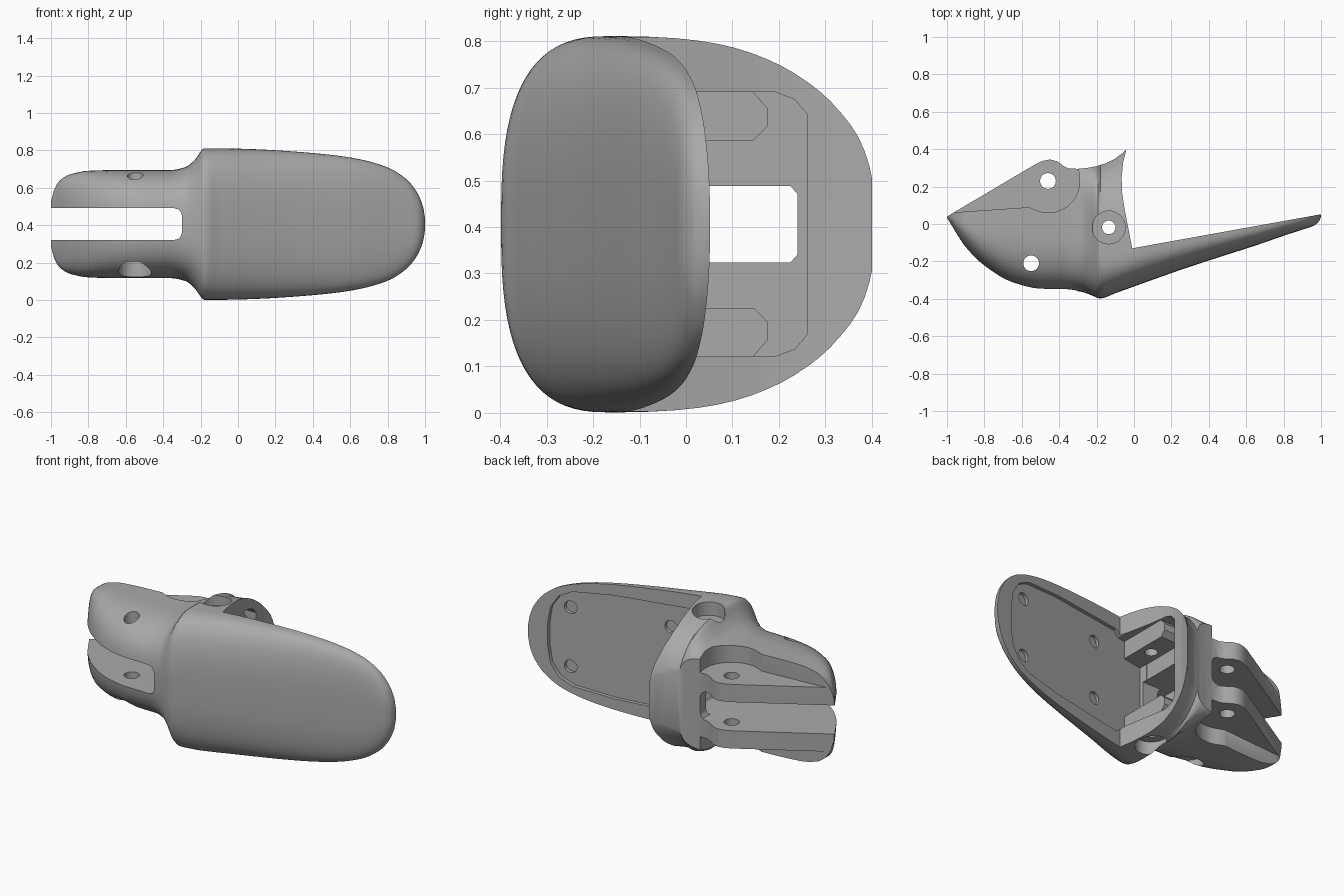
import bpy, bmesh, math

if "Cube" in bpy.data.objects:
    bpy.data.objects.remove(bpy.data.objects["Cube"])

ZC = 0.406  # height of the mirror plane
grey = bpy.data.materials.new("mid grey")
grey.diffuse_color = (0.4, 0.4, 0.4, 1)
grey.use_nodes = True
grey.node_tree.nodes["Principled BSDF"].inputs["Base Color"].default_value = grey.diffuse_color


def make(name, bm):
    bmesh.ops.recalc_face_normals(bm, faces=bm.faces[:])
    me = bpy.data.meshes.new(name)
    bm.to_mesh(me)
    bm.free()
    me.materials.append(grey)
    ob = bpy.data.objects.new(name, me)
    bpy.context.collection.objects.link(ob)
    return ob


def prism(name, pts, h0, h1, place):
    """Extrude a 2D outline; place(u, v, h) gives the 3D point."""
    bm = bmesh.new()
    lo = [bm.verts.new(place(u, v, h0)) for u, v in pts]
    hi = [bm.verts.new(place(u, v, h1)) for u, v in pts]
    bm.faces.new(lo)
    bm.faces.new(hi)
    n = len(pts)
    for i in range(n):
        bm.faces.new((lo[i], lo[(i + 1) % n], hi[(i + 1) % n], hi[i]))
    return make(name, bm)


def plan(u, v, h):    # outline seen from the top
    return (u, v, ZC + h)


def front(u, v, h):   # outline seen from the front
    return (u, h, ZC + v)


def side(u, v, h):    # outline seen from the right
    return (h, u, ZC + v)


def rim(x):
    return -0.128 + 0.18 * x


def tilted(u, v, h):  # outline lying on the tilted tip face
    return (u, rim(u) + h, ZC + v)


def circle(x, y, r, n=32):
    return [(x + r * math.cos(2 * math.pi * i / n), y + r * math.sin(2 * math.pi * i / n)) for i in range(n)]


def mirrored(half):
    return half + [(u, -v) for u, v in reversed(half)]


def cut(ob, cutter, keep=False):
    m = ob.modifiers.new("cut", 'BOOLEAN')
    m.operation = 'DIFFERENCE'
    m.solver = 'EXACT'
    m.object = cutter
    bpy.context.view_layer.objects.active = ob
    bpy.ops.object.modifier_apply(modifier=m.name)
    if not keep:
        bpy.data.objects.remove(cutter)


# Stations along x: x, front y, half width, y of widest point, back y
ST = [(-1, .03, .12, .04, .06), (-.98, 0, .19, .04, .09), (-.95, -.05, .235, .03, .15),
      (-.9, -.125, .265, .02, .2), (-.8, -.225, .285, 0, .3), (-.65, -.315, .289, 0, .37),
      (-.5, -.35, .289, 0, .4), (-.36, -.353, .289, 0, .4), (-.28, -.363, .305, -.04, .35),
      (-.23, -.38, .345, -.1, .345), (-.18, -.398, .405, -.155, .345), (-.1, -.37, .405, -.16, .37),
      (-.03, -.345, .404, -.145, .41), (.1, -.298, .40, -.11, .3), (.3, -.228, .388, -.074, .1),
      (.5, -.163, .37, -.038, .1), (.65, -.115, .347, -.011, .1), (.8, -.063, .303, .016, .1),
      (.9, -.03, .24, .034, .1), (.96, -.01, .165, .045, .1), (.99, .015, .09, .05, .1),
      (1, .04, .03, .05, .06)]


def tangent(k, c):
    """Monotone slope of column c at station k."""
    def s(i):
        return (ST[i + 1][c] - ST[i][c]) / (ST[i + 1][0] - ST[i][0])
    if k == 0 or k == len(ST) - 1:
        return s(0 if k == 0 else k - 1)
    a, b = s(k - 1), s(k)
    return 2 * a * b / (a + b) if a * b > 0 else 0


def station(k, t):
    d = ST[k + 1][0] - ST[k][0]
    out = [ST[k][0] + d * t]
    for c in range(1, 5):
        out.append((2*t**3 - 3*t*t + 1) * ST[k][c] + (t**3 - 2*t*t + t) * d * tangent(k, c)
                   + (3*t*t - 2*t**3) * ST[k + 1][c] + (t**3 - t*t) * d * tangent(k + 1, c))
    return out


# Smooth outer shell lofted from superellipse sections
bm = bmesh.new()
rings, N = [], 80
rows = [station(k, j / 4) for k in range(len(ST) - 1) for j in range(4)] + [ST[-1]]
for x, yf, w, yc, yb in rows:
    nb = 5 - 2.5 * min(1, max(0, (x + .28) / .1))
    ring = []
    for i in range(N):
        a = 2 * math.pi * i / N
        c, s = math.cos(a), math.sin(a)
        n = nb if s > 0 else 2.8
        z = math.copysign(abs(c) ** (2 / n), c) * w
        y = abs(s) ** (2 / n) * ((yb - yc) if s > 0 else (yf - yc))
        ring.append(bm.verts.new((x, yc + y, ZC + z)))
    rings.append(ring)
for r, q in zip(rings, rings[1:]):
    for i in range(N):
        bm.faces.new((r[i], r[(i + 1) % N], q[(i + 1) % N], q[i]))
bm.faces.new(rings[0])
bm.faces.new(rings[-1])
shell = make("finger_shell", bm)

# Back profile: hinge plates, body lip and tilted tip face
back = [(-1.2, -.076), (-1, .04), (-.53, .318), (-.49, .337), (-.45, .345), (-.41, .335), (-.38, .312),
        (-.35, .297), (-.3, .295), (-.25, .3), (-.2, .309), (-.15, .325), (-.1, .35), (-.065, .376),
        (-.04, .4), (-.058, .33), (-.066, .25), (-.064, .17), (-.052, .09), (-.01, -.13),
        (1.1, rim(1.1)), (1.1, .7), (-1.2, .7)]
cut(shell, prism("cutter", back, -.6, .6, plan))

# Slot between the two hinge plates
slot = [(-1.2, .085), (-.34, .085), (-.317, .078), (-.304, .062), (-.3, .045)]
cut(shell, prism("cutter", mirrored(slot), -.6, .6, front))

# Scooped sides that thin the hinge plates
scoop = [(-1.1, .05), (-.95, .063), (-.56, .09), (-.52, .073)]
scoop += [(-.46 + .17 * math.cos(math.radians(a)), .23 + .17 * math.sin(math.radians(a)))
          for a in range(-100, 15, 8)]
scoop += [(-.3, .31), (-.3, .5), (-1.1, .5)]
for s in (1, -1):
    cut(shell, prism("cutter", scoop, s * .19, s * .5, plan))

# Body cavity and the window into the slot
cavity = [(-.13, .285), (.19, .285), (.235, .268), (.262, .235)]
cut(shell, prism("cutter", mirrored(cavity), -.2, .06, side))
cut(shell, prism("cutter", mirrored([(-.16, .082), (.225, .082), (.24, .065)]), -.36, -.15, side))

# Recess in the tip face, running on as the cavity floor, with four round pockets
recess = [(-.198, .284), (-.02, .286), (.02, .316), (.5, .306), (.74, .28), (.82, .24), (.87, .165), (.885, .07)]
cut(shell, prism("cutter", mirrored(recess), -.022, .1, tilted))
for x in (.18, .765):
    for z in (-.175, .175):
        cut(shell, prism("cutter", circle(x, z, .037), -.042, .05, tilted))

# Pin holes and their counterbores
pin = prism("pin_cutter", circle(-.135, -.018, .036), -.6, .6, plan)
pin.hide_render = True
cut(shell, pin, keep=True)
for s in (1, -1):
    cut(shell, prism("cutter", circle(-.135, -.018, .088, 48), s * .325, s * .6, plan))
for x, y in ((-.46, .23), (-.55, -.21)):
    cut(shell, prism("cutter", circle(x, y, .042), -.6, .6, plan))
cut(shell, prism("cutter", circle(-.55, -.21, .088, 48), -.6, -.2, plan))

# Pin bosses inside the cavity
parts = [shell]
for s, label in ((1, "upper"), (-1, "lower")):
    outline = [(-.2, .29), (-.2, .18), (.145, .18), (.175, .21), (.175, .25), (.14, .29)]
    boss = prism(label + "_pin_boss", [(u, v * s) for u, v in outline], -.205, -.068, side)
    cut(boss, pin, keep=True)
    parts.append(boss)
bpy.data.objects.remove(pin)

# Smooth shading with sharp edges kept
for ob in parts:
    bpy.ops.object.select_all(action='DESELECT')
    ob.select_set(True)
    bpy.context.view_layer.objects.active = ob
    bpy.ops.object.shade_smooth_by_angle(angle=math.radians(30))
